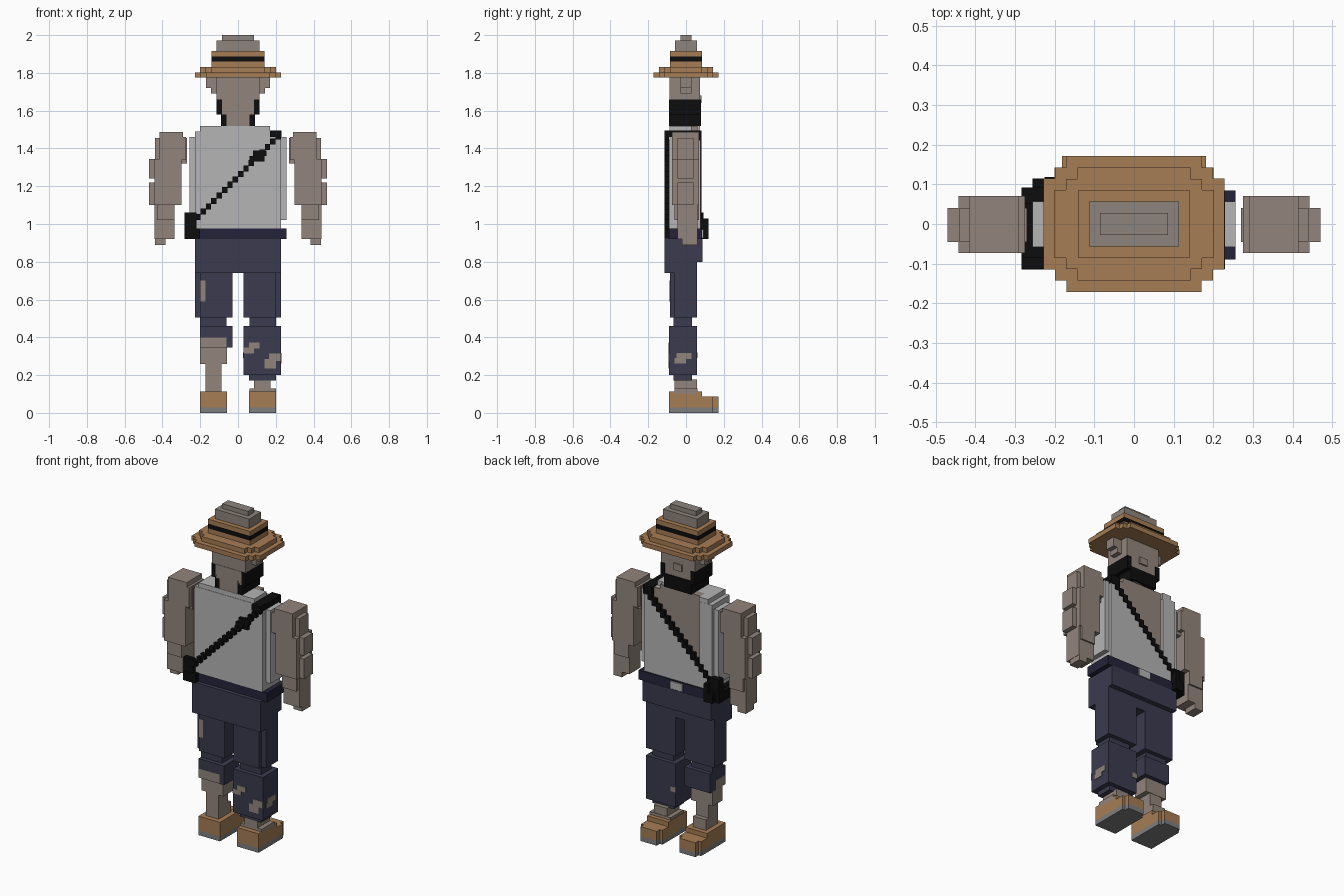
import bpy, bmesh


def color(name, rgb):
    m = bpy.data.materials.new(name)
    m.diffuse_color = (*rgb, 1)
    return m


SKIN = color("skin", (0.29, 0.235, 0.20))
TAN = color("tan leather", (0.38, 0.205, 0.09))
BLACK = color("black", (0.004, 0.004, 0.004))
SHIRT = color("shirt grey", (0.46, 0.46, 0.46))
NAVY = color("trouser navy", (0.043, 0.043, 0.078))
DARK = color("belt navy", (0.017, 0.017, 0.042))
SOLE = color("sole grey", (0.21, 0.21, 0.21))
CROWN = color("hat crown grey", (0.27, 0.235, 0.205))


def part(name, mat, *boxes):
    """One object made of boxes given as x0, x1, y0, y1, z0, z1."""
    bm = bmesh.new()
    for x0, x1, y0, y1, z0, z1 in boxes:
        for v in bmesh.ops.create_cube(bm, size=1)["verts"]:
            v.co.x = x0 if v.co.x < 0 else x1
            v.co.y = y0 if v.co.y < 0 else y1
            v.co.z = z0 if v.co.z < 0 else z1
    me = bpy.data.meshes.new(name)
    bm.to_mesh(me)
    bm.free()
    me.materials.append(mat)
    ob = bpy.data.objects.new(name, me)
    bpy.context.collection.objects.link(ob)
    return ob


def flip(b):
    return (-b[1], -b[0], *b[2:])


def both(boxes):
    return list(boxes) + [flip(b) for b in boxes]


def mid(x, y, z0, z1):
    return (-x, x, -y, y, z0, z1)


def stepped(x, y, z0, z1):
    """Slab with corners cut in two voxel steps."""
    return [mid(x - i * 0.029, y - (2 - i) * 0.028, z0, z1) for i in range(3)]


# Hat
part("hat_brim", TAN, *stepped(0.228, 0.171, 1.775, 1.803),
     *stepped(0.2, 0.142, 1.803, 1.832))
part("hat_lower", TAN, mid(0.141, 0.085, 1.832, 1.86), mid(0.141, 0.085, 1.888, 1.915))
part("hat_band", BLACK, mid(0.141, 0.085, 1.86, 1.888))
part("hat_crown", CROWN, mid(0.114, 0.057, 1.915, 1.972), mid(0.086, 0.028, 1.972, 2.0))

# Head, ears, beard
part("head", SKIN, (-0.113, 0.113, -0.088, 0.075, 1.66, 1.778),
     (-0.086, 0.086, -0.09, 0.075, 1.58, 1.66),
     (-0.06, 0.06, -0.09, 0.07, 1.52, 1.58))
part("ears", SKIN, *both([(0.11, 0.142, -0.03, 0.028, 1.69, 1.775),
                          (0.14, 0.17, -0.03, 0.028, 1.72, 1.778)]))
part("beard", BLACK, *both([(0.086, 0.114, -0.09, 0.08, 1.58, 1.66),
                            (0.06, 0.09, -0.09, 0.08, 1.52, 1.6)]),
     (-0.088, 0.088, 0.05, 0.08, 1.55, 1.6),
     (-0.06, 0.06, 0.05, 0.08, 1.52, 1.56))
part("nose", SKIN, (-0.028, 0.028, 0.07, 0.083, 1.64, 1.68))

# Shirt: back body, sides, shoulders
part("shirt_body", SHIRT, (-0.227, 0.227, -0.09, 0.05, 0.975, 1.49),
     (-0.2, 0.17, -0.088, 0.03, 1.48, 1.518),
     (-0.2, -0.14, 0.03, 0.075, 1.48, 1.518))
part("shirt_sides", SHIRT, *both([(0.22, 0.256, -0.058, 0.057, 1.02, 1.46)]))

# Front of the shirt, bare chest and the diagonal strap in voxel columns
N = 16
W = 0.454 / N
front, chest, strap = [], [], []
for i in range(N):
    x0 = -0.227 + i * W
    x1 = x0 + W
    z = 1.03 + (i - 0.5) * 0.0285
    lo, hi = max(0.985, z), min(1.49, z + 0.045)
    front.append((x0, x1, 0.045, 0.076, 0.975, lo))
    if lo < hi:
        strap.append((x0, x1, 0.04, 0.083, lo, hi))
        strap.append((x0, x1, -0.113, -0.085, lo + 0.005, hi - 0.008))
    if hi < 1.48:
        if x1 < -0.13:
            front.append((x0, x1, 0.045, 0.076, hi, 1.49))
        else:
            chest.append((x0, x1, 0.045, 0.062, hi, 1.49))
part("shirt_front", SHIRT, *front)
part("bare_chest", SKIN, *chest, (-0.14, 0.13, 0.02, 0.062, 1.47, 1.518))
part("strap", BLACK, *strap, (0.17, 0.229, -0.113, 0.083, 1.46, 1.495),
     (0.06, 0.14, -0.11, -0.085, 1.33, 1.36), (0.08, 0.15, -0.11, -0.085, 1.36, 1.39))
part("pouch", BLACK, (-0.284, -0.21, 0.05, 0.092, 0.92, 1.06),
     (-0.256, -0.2, -0.115, 0.115, 0.92, 0.977),
     (-0.284, -0.22, -0.09, 0.06, 0.92, 0.975),
     (-0.284, -0.2, -0.115, -0.06, 0.92, 0.975),
     (-0.284, -0.22, -0.113, -0.085, 0.975, 1.06),
     (-0.225, -0.2, 0.06, 0.118, 0.92, 1.03))

# Arms
arm = [(0.275, 0.415, -0.073, 0.07, 1.34, 1.46),
       (0.29, 0.415, -0.073, 0.07, 1.46, 1.488),
       (0.27, 0.44, -0.045, 0.04, 1.32, 1.455),
       (0.3, 0.442, -0.073, 0.07, 1.1, 1.345),
       (0.3, 0.47, -0.045, 0.04, 1.24, 1.345),
       (0.3, 0.47, -0.045, 0.04, 1.1, 1.22),
       (0.335, 0.442, -0.045, 0.06, 0.985, 1.1),
       (0.335, 0.43, -0.06, 0.07, 1.02, 1.1),
       (0.335, 0.442, -0.045, 0.06, 0.92, 0.985),
       (0.385, 0.44, -0.02, 0.06, 0.888, 0.93)]
part("arm_right", SKIN, *arm)
part("arm_left", SKIN, *[flip(b) for b in arm])

# Belt and hips
part("belt", DARK, (-0.228, 0.256, -0.09, 0.085, 0.92, 0.976))
part("belt_buckle", SHIRT, (-0.04, 0.04, 0.08, 0.093, 0.925, 0.97))
part("hips", NAVY, (-0.228, 0.228, -0.113, 0.057, 0.74, 0.925),
     (-0.228, 0.228, 0.05, 0.087, 0.8, 0.92))

# Trouser legs, the left one torn off below the knee
part("trouser_thighs", NAVY, *both([(0.03, 0.2, -0.085, 0.057, 0.505, 0.75),
                                    (0.056, 0.228, -0.06, 0.057, 0.505, 0.75),
                                    (0.06, 0.2, -0.065, 0.032, 0.45, 0.51)]))
part("trouser_shin_right", NAVY, (0.03, 0.228, -0.06, 0.03, 0.2, 0.46),
     (0.055, 0.228, -0.09, 0.057, 0.2, 0.46),
     (0.03, 0.2, -0.09, 0.057, 0.2, 0.46),
     (0.058, 0.2, -0.065, 0.032, 0.172, 0.21))
part("trouser_shin_left", NAVY, (-0.2, -0.03, -0.09, 0.057, 0.40, 0.46),
     (-0.06, -0.03, -0.09, 0.057, 0.345, 0.4),
     (-0.2, -0.055, 0.0, 0.057, 0.345, 0.4))
part("bare_shin_left", SKIN, (-0.2, -0.057, -0.088, 0.0, 0.345, 0.4),
     (-0.2, -0.057, -0.06, 0.032, 0.258, 0.35),
     (-0.172, -0.087, -0.06, 0.03, 0.1, 0.26))
part("ankle_right", SKIN, (0.06, 0.2, -0.06, 0.06, 0.1, 0.13),
     (0.086, 0.172, -0.06, 0.057, 0.11, 0.178))
part("instep_left", SKIN, (-0.172, -0.087, -0.06, 0.057, 0.1, 0.178))

# Torn holes showing skin, as thin plates
part("trouser_holes", SKIN, (-0.2, -0.172, -0.088, -0.084, 0.59, 0.70),
     (0.03, 0.085, -0.093, -0.088, 0.315, 0.345),
     (0.058, 0.115, -0.093, -0.088, 0.34, 0.372),
     (0.14, 0.2, -0.093, -0.088, 0.235, 0.285),
     (0.165, 0.228, -0.093, -0.088, 0.275, 0.315),
     (0.226, 0.231, -0.06, 0.0, 0.262, 0.29),
     (0.226, 0.231, -0.05, 0.028, 0.285, 0.318),
     (0.027, 0.06, 0.055, 0.06, 0.29, 0.32))

# Shoes
part("shoes", TAN, *both([(0.057, 0.2, -0.09, 0.085, 0.028, 0.114),
                          (0.057, 0.2, 0.085, 0.142, 0.028, 0.086),
                          (0.075, 0.182, 0.14, 0.171, 0.028, 0.086)]))
part("shoe_soles", SOLE, *both([(0.057, 0.2, -0.09, 0.142, 0.0, 0.028),
                                (0.075, 0.182, 0.14, 0.171, 0.0, 0.028)]))
